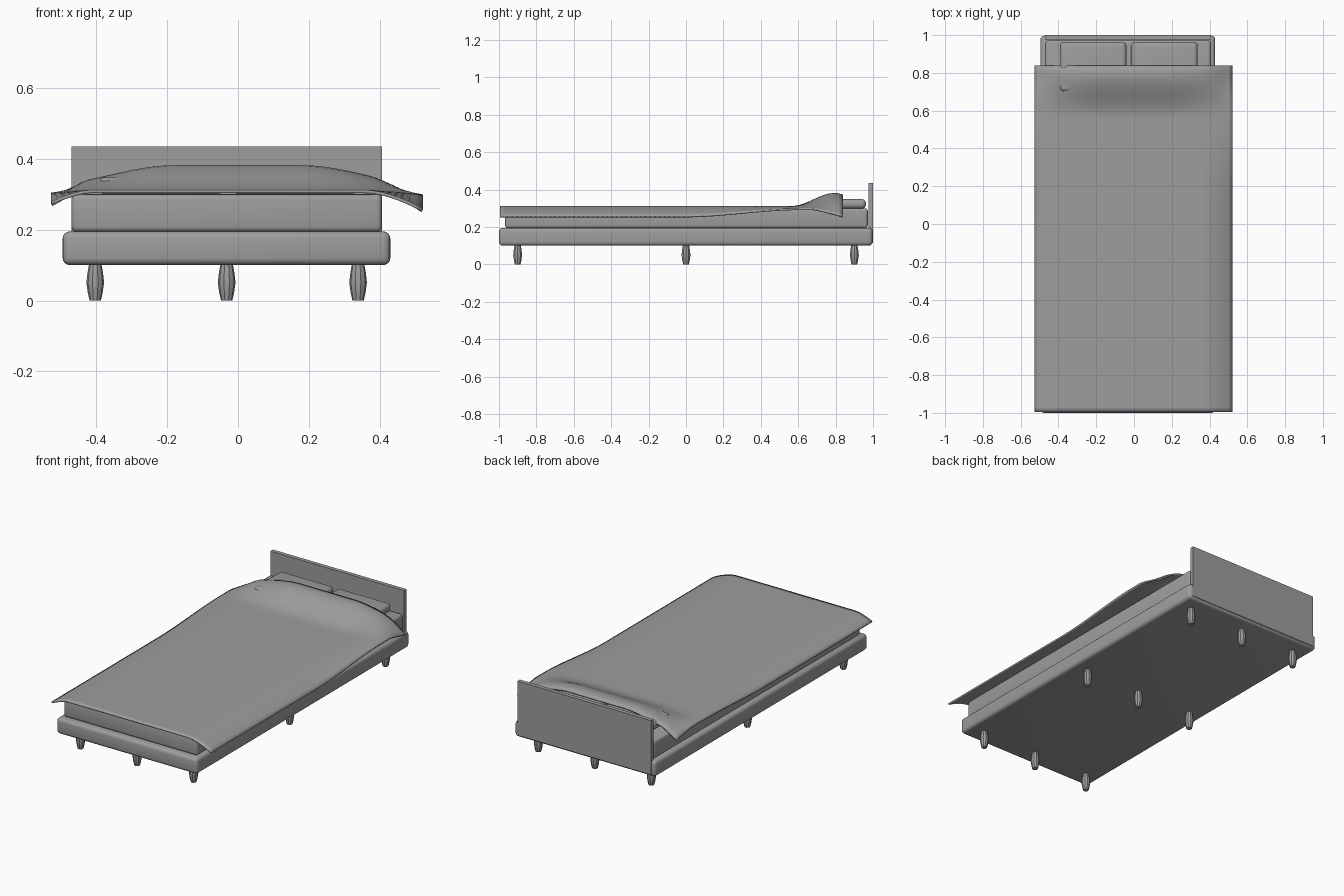
import bpy, bmesh, math

cube = bpy.data.objects.get("Cube")
if cube:
    bpy.data.objects.remove(cube, do_unlink=True)

grey = bpy.data.materials.new("plain grey")
grey.use_nodes = True
colour = (0.34, 0.34, 0.34, 1)
grey.diffuse_color = colour
grey.node_tree.nodes["Principled BSDF"].inputs["Base Color"].default_value = colour

MID = -0.032  # centre line of the bed frame


def finish(name, bm, angle=40):
    bmesh.ops.recalc_face_normals(bm, faces=bm.faces)
    mesh = bpy.data.meshes.new(name)
    bm.to_mesh(mesh)
    bm.free()
    mesh.materials.append(grey)
    mesh.shade_smooth()
    mesh.set_sharp_from_angle(angle=math.radians(angle))
    obj = bpy.data.objects.new(name, mesh)
    bpy.context.collection.objects.link(obj)
    return obj


def box(name, x, y, z, bevel=0.0, segments=4):
    bm = bmesh.new()
    bmesh.ops.create_cube(bm, size=1)
    for v in bm.verts:
        for i, (lo, hi) in enumerate((x, y, z)):
            v.co[i] = lo if v.co[i] < 0 else hi
    if bevel:
        bmesh.ops.bevel(bm, geom=bm.edges[:], offset=bevel, segments=segments,
                        profile=0.5, affect='EDGES')
    return finish(name, bm)


def turned_leg(name, x, y, sides=10):
    profile = [(0.016, 0), (0.021, 0.022), (0.025, 0.05), (0.022, 0.078), (0.017, 0.105)]
    bm = bmesh.new()
    rings = []
    for r, z in profile:
        rings.append([bm.verts.new((x + r * math.cos(math.tau * i / sides),
                                    y + r * math.sin(math.tau * i / sides), z))
                      for i in range(sides)])
    for a, b in zip(rings, rings[1:]):
        for i in range(sides):
            j = (i + 1) % sides
            bm.faces.new((a[i], a[j], b[j], b[i]))
    bm.faces.new(rings[0])
    bm.faces.new(rings[-1])
    return finish(name, bm, 30)


def ramp(value, start, end):
    t = min(max((value - start) / (end - start), 0), 1)
    return t * t * (3 - 2 * t)


# Frame, mattress and headboard
box("bed_base", (-0.495, 0.43), (-1, 0.997), (0.1, 0.195), 0.02)
box("mattress", (-0.47, 0.407), (-0.967, 0.972), (0.193, 0.3), 0.016)
box("headboard", (-0.47, 0.407), (0.976, 1), (0.115, 0.435))

# Two pillows
for side, x in (("right", (-0.393, -0.04)), ("left", (-0.015, 0.337))):
    box(f"{side}_pillow", x, (0.7, 0.962), (0.298, 0.349), 0.022)

# Nine turned legs
for i, y in enumerate((-0.9, 0, 0.9)):
    for j, x in enumerate((MID - 0.371, MID, MID + 0.371)):
        turned_leg(f"leg_{i}_{j}", x, y)


# Blanket: lies flat, swells over the pillows, droops at the sides
def blanket_height(x, y):
    swell = ramp(y, 0.56, 0.79) * (1 - ramp(abs(x), 0.18, 0.56))
    lift = ramp(y, 0.0, 0.6) * (1 - 0.9 * ramp(y, 0.66, 0.84))
    left = min(max((x - 0.36) / 0.165, 0), 1) ** 1.7
    right = min(max((-x - 0.42) / 0.11, 0), 1) ** 1.5
    z = 0.312 + 0.058 * swell
    z += 0.012 * ramp(y, 0.6, 0.8) * (1 - ramp(abs(x), 0.42, 0.53))
    z -= (0.054 * left + 0.034 * right) * (1 - 0.75 * lift)
    return z - 0.012 * ramp(y, 0.8, 0.86)


bm = bmesh.new()
bmesh.ops.create_grid(bm, x_segments=48, y_segments=72, size=1)
for v in bm.verts:
    x = v.co.x * 0.525 - 0.003
    y = -0.078 + v.co.y * 0.917
    v.co = (x, y, blanket_height(x, y))
blanket = finish("blanket", bm, 50)
thick = blanket.modifiers.new("thickness", 'SOLIDIFY')
thick.thickness = 0.009
thick.offset = -1
